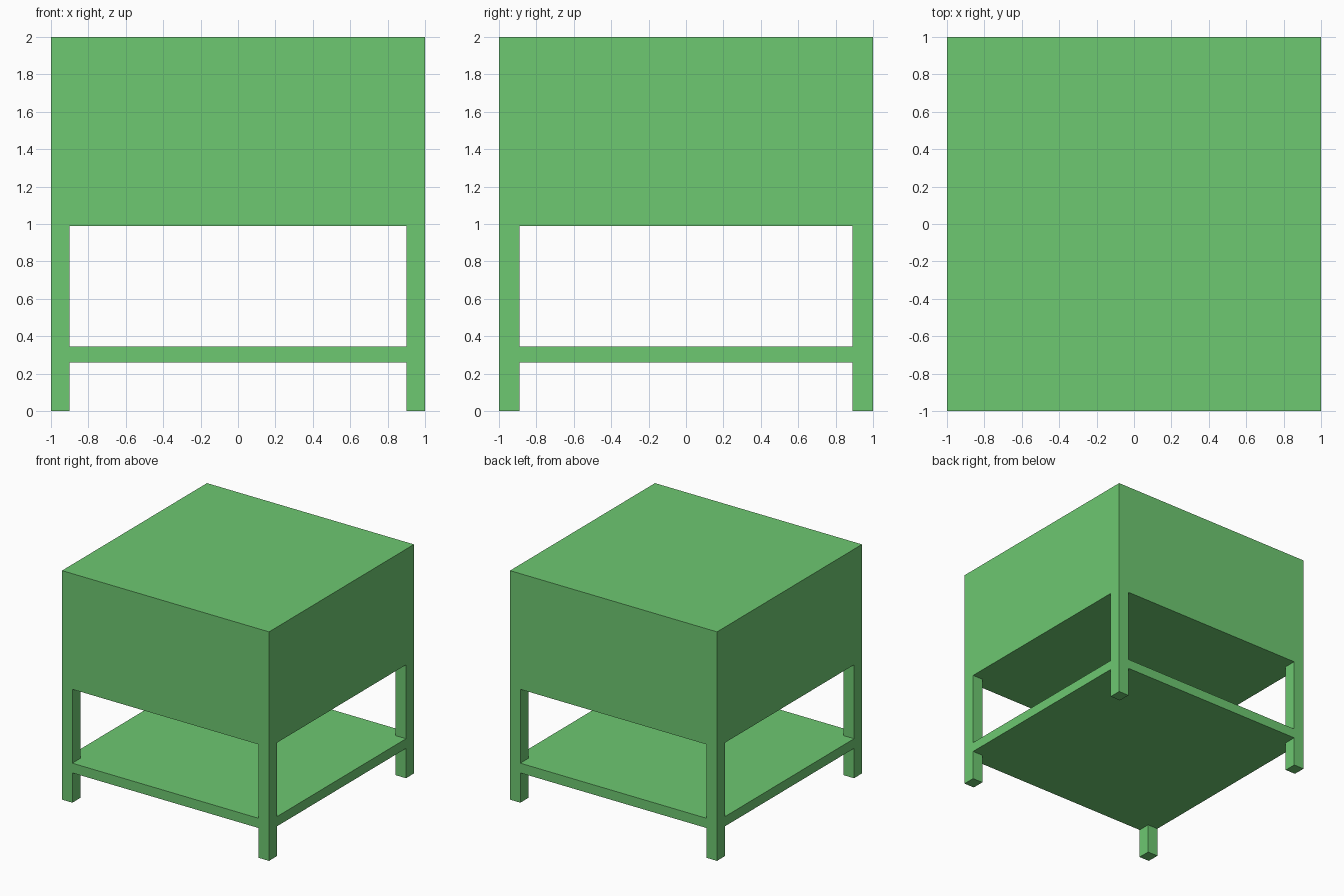
import bpy, bmesh

if "Cube" in bpy.data.objects:
    bpy.data.objects.remove(bpy.data.objects["Cube"])

LEG_X, LEG_Y = 0.10, 0.11          # leg cross-section
BOX_Z = 0.99                       # underside of the upper box
SHELF_Z = (0.26, 0.345)            # shelf underside and top

green = bpy.data.materials.new("green_paint")
green.diffuse_color = (0.155, 0.58, 0.165, 1)
green.use_nodes = True
green.node_tree.nodes["Principled BSDF"].inputs["Base Color"].default_value = green.diffuse_color


def prism(name, outline, z0, z1):
    """Extrude a counter-clockwise xy outline from z0 up to z1."""
    bm = bmesh.new()
    face = bm.faces.new([bm.verts.new((x, y, z0)) for x, y in outline])
    new = bmesh.ops.extrude_face_region(bm, geom=[face], use_keep_orig=True)["geom"]
    tops = [v for v in new if isinstance(v, bmesh.types.BMVert)]
    bmesh.ops.translate(bm, verts=tops, vec=(0, 0, z1 - z0))
    bmesh.ops.recalc_face_normals(bm, faces=bm.faces)
    mesh = bpy.data.meshes.new(name)
    bm.to_mesh(mesh)
    bm.free()
    mesh.materials.append(green)
    obj = bpy.data.objects.new(name, mesh)
    bpy.context.collection.objects.link(obj)
    return obj


def rect(x0, x1, y0, y1):
    return [(x0, y0), (x1, y0), (x1, y1), (x0, y1)]


# Upper box
prism("upper_box", rect(-1, 1, -1, 1), BOX_Z, 2)

# Four legs, flush with the box corners
for y_name, sy in (("front", -1), ("back", 1)):
    for x_name, sx in (("left", -1), ("right", 1)):
        xs = sorted((sx, sx * (1 - LEG_X)))
        ys = sorted((sy, sy * (1 - LEG_Y)))
        prism(f"{y_name}_{x_name}_leg", rect(*xs, *ys), 0, BOX_Z)

# Lower shelf, notched around the legs and flush with their outer faces
a, b = 1 - LEG_X, 1 - LEG_Y
prism("lower_shelf",
      [(-a, -1), (a, -1), (a, -b), (1, -b), (1, b), (a, b),
       (a, 1), (-a, 1), (-a, b), (-1, b), (-1, -b), (-a, -b)],
      *SHELF_Z)
